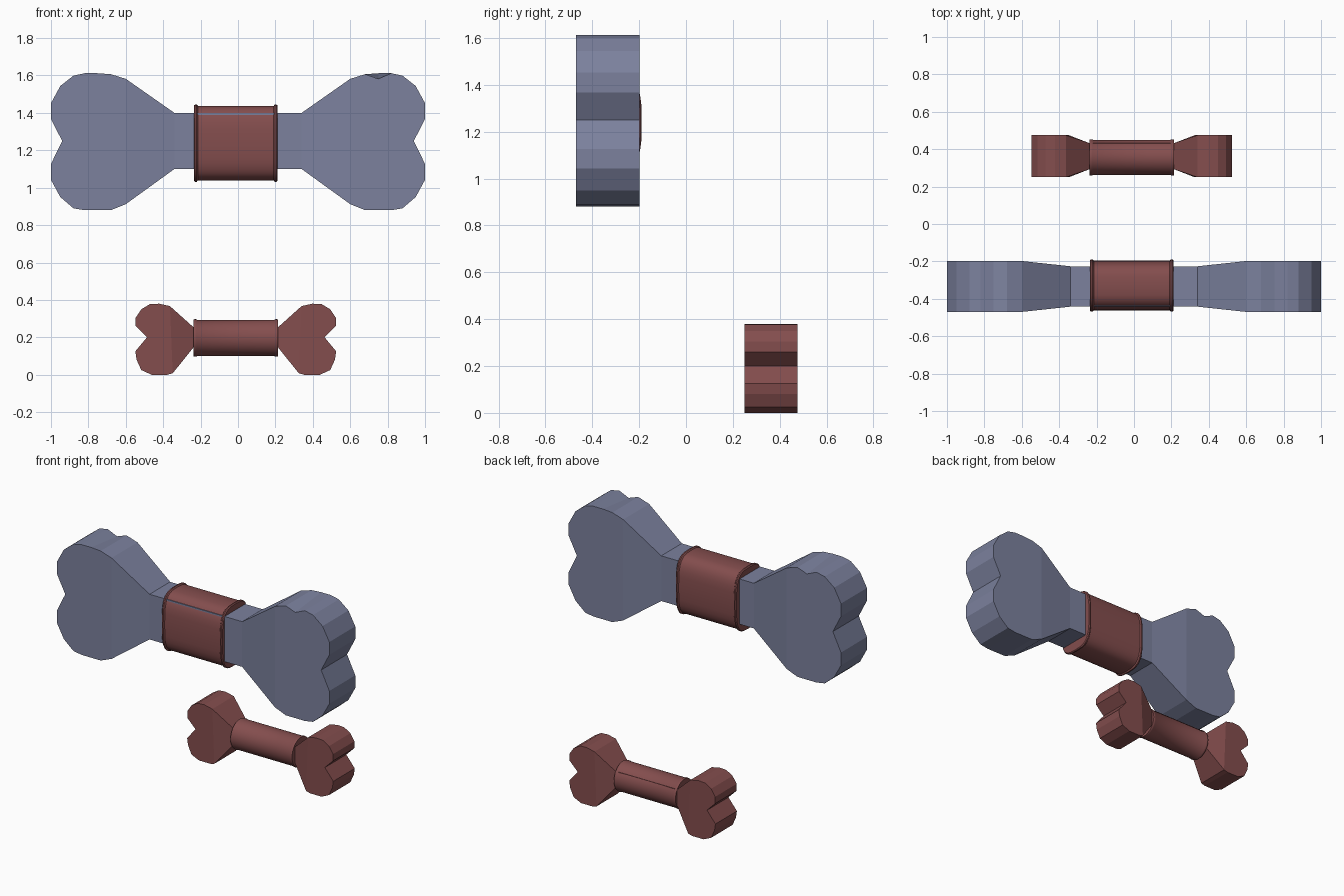
import bpy, bmesh, math
from mathutils import Matrix

if "Cube" in bpy.data.objects:
    bpy.data.objects.remove(bpy.data.objects["Cube"])


def material(name, rgb):
    m = bpy.data.materials.new(name)
    m.diffuse_color = (*rgb, 1)
    m.use_nodes = True
    m.node_tree.nodes["Principled BSDF"].inputs["Base Color"].default_value = m.diffuse_color
    return m


BLUE = material("slate_blue", (0.20, 0.22, 0.34))
RED = material("brick_red", (0.23, 0.075, 0.075))


def finish(bm, name, mat, loc, smooth=None):
    bmesh.ops.recalc_face_normals(bm, faces=bm.faces)
    me = bpy.data.meshes.new(name)
    bm.to_mesh(me)
    bm.free()
    me.materials.append(mat)
    ob = bpy.data.objects.new(name, me)
    ob.location = loc
    bpy.context.collection.objects.link(ob)
    if smooth:
        bpy.ops.object.select_all(action='DESELECT')
        ob.select_set(True)
        bpy.context.view_layer.objects.active = ob
        bpy.ops.object.shade_smooth_by_angle(angle=math.radians(smooth))
    return ob


def bone(name, mat, loc, neck, knob, depth, dent=None):
    """neck: (x, low z, high z, half depth) from the middle outward.
    knob: heart outline (x, z), low side round to high side.
    dent: (index, z drop) for one front corner of the knob."""
    outline = [(x, lo, d) for x, lo, hi, d in neck]
    outline += [(x, z, depth) for x, z in knob]
    outline += [(x, hi, d) for x, lo, hi, d in reversed(neck)]
    k, n = len(neck), len(outline)
    bm = bmesh.new()
    front = [bm.verts.new((x, -d, z)) for x, z, d in outline]
    back = [bm.verts.new((x, d, z)) for x, z, d in outline]
    if dent:
        front[k + dent[0]].co.z -= dent[1]
    for side in (front, back):
        bm.faces.new(side[k:n - k])
        for i in range(k):
            bm.faces.new((side[i], side[i + 1], side[n - 2 - i], side[n - 1 - i]))
    for i in range(n - 1):
        bm.faces.new((front[i], front[i + 1], back[i + 1], back[i]))
    # other half: the same end turned half way round
    dup = bmesh.ops.duplicate(bm, geom=bm.verts[:] + bm.edges[:] + bm.faces[:])
    verts = [g for g in dup["geom"] if isinstance(g, bmesh.types.BMVert)]
    bmesh.ops.rotate(bm, verts=verts, cent=(0, 0, 0), matrix=Matrix.Rotation(math.pi, 3, 'Z'))
    bmesh.ops.remove_doubles(bm, verts=bm.verts, dist=1e-4)
    return finish(bm, name, mat, loc)


def sleeve(name, mat, loc, half_len, ry, rz, power, rim, segs=32):
    """Rounded tube along x with a small rim at each end."""
    half = [(0.0, -0.012), (0.0, rim * 0.3), (0.006, rim), (0.014, rim), (0.020, 0.0)]
    stations = [(-half_len + a, g) for a, g in half]
    stations += [(half_len - a, g) for a, g in reversed(half)]
    bm = bmesh.new()
    rings = []
    for x, g in stations:
        ring = []
        for i in range(segs):
            c, s = math.cos(2 * math.pi * i / segs), math.sin(2 * math.pi * i / segs)
            y = math.copysign(abs(c) ** (2 / power), c) * (ry + g)
            z = math.copysign(abs(s) ** (2 / power), s) * (rz + g)
            ring.append(bm.verts.new((x, y, z)))
        rings.append(ring)
    for a, b in zip(rings, rings[1:]):
        for i in range(segs):
            j = (i + 1) % segs
            bm.faces.new((a[i], a[j], b[j], b[i]))
    bm.faces.new(rings[0])
    bm.faces.new(rings[-1])
    return finish(bm, name, mat, loc, 35)


# large bone and its wrap
bone("large_bone", BLUE, (0, -0.334, 1.247),
     [(0, -0.147, 0.153, 0.108), (0.34, -0.147, 0.153, 0.108)],
     [(0.60, -0.335), (0.68, -0.367), (0.82, -0.367), (0.88, -0.357), (0.95, -0.297),
      (1.0, -0.205), (1.0, -0.12), (0.94, 0.003), (1.0, 0.12), (1.0, 0.205),
      (0.95, 0.297), (0.88, 0.352), (0.82, 0.365), (0.75, 0.365), (0.68, 0.36),
      (0.60, 0.335)],
     0.136, dent=(13, 0.03))
sleeve("large_wrap", RED, (-0.012, -0.329, 1.238), 0.223, 0.133, 0.200, 3.3, 0.007)

# small bone and its round grip
bone("small_bone", RED, (-0.012, 0.3625, 0.19),
     [(0, -0.045, 0.065, 0.07), (0.227, -0.045, 0.065, 0.07)],
     [(0.337, -0.182), (0.365, -0.19), (0.45, -0.19), (0.505, -0.165), (0.53, -0.11),
      (0.537, -0.065), (0.475, 0.01), (0.535, 0.07), (0.535, 0.115), (0.505, 0.16),
      (0.46, 0.187), (0.41, 0.19), (0.352, 0.177)],
     0.1125)
sleeve("small_grip", RED, (-0.012, 0.356, 0.197), 0.226, 0.094, 0.097, 2.0, 0.003)
